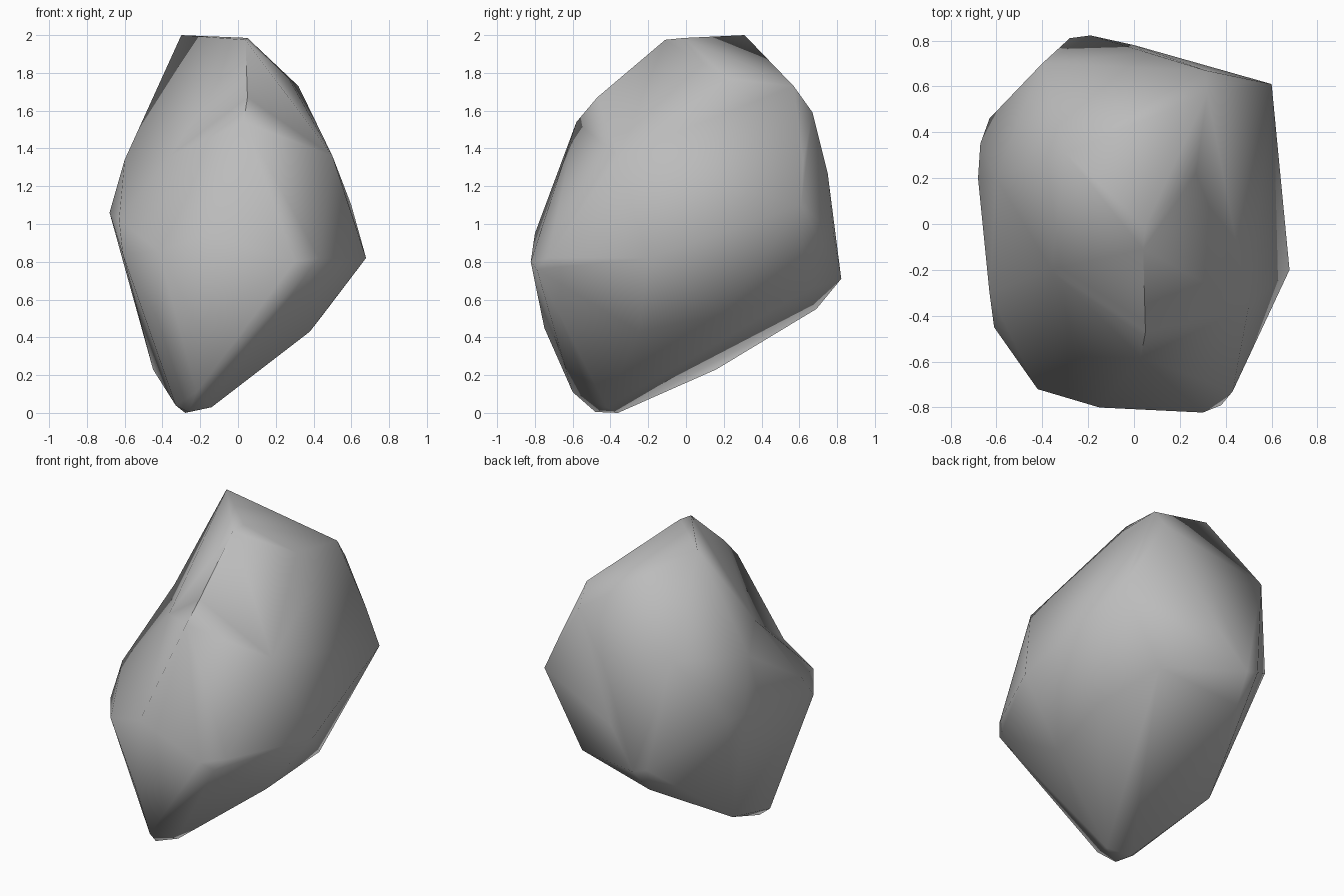
import bpy, bmesh, math
from mathutils import Vector

if "Cube" in bpy.data.objects:
    bpy.data.objects.remove(bpy.data.objects["Cube"])

# Corner points of the boulder, grouped by side
shoulder = [  # rim of the hollow on the left front
    (-0.30, 0.31, 2.0), (0.04, -0.11, 1.975), (0.05, -0.47, 1.67),
    (0.03, -0.58, 1.54), (-0.15, -0.80, 0.95), (-0.42, -0.72, 0.86),
    (-0.63, -0.30, 1.02), (-0.60, 0.20, 1.34),
]
corners = shoulder + [
    # top
    (0.05, -0.01, 1.985), (0.27, 0.22, 1.77), (0.32, 0.57, 1.73),
    (0.31, 0.67, 1.59), (0.49, 0.62, 1.33),
    # right side
    (0.60, 0.61, 1.1), (0.50, -0.36, 1.36), (0.678, -0.20, 0.82),
    (0.38, -0.25, 0.43), (0.45, 0.20, 0.52), (0.32, 0.62, 0.64),
    # front
    (0.38, -0.79, 0.76), (0.30, -0.822, 0.80), (0.43, -0.73, 0.82),
    # left side
    (-0.61, -0.45, 0.84), (-0.68, 0.20, 1.06), (-0.67, 0.35, 1.04),
    (-0.63, 0.46, 1.02),
    # back
    (-0.40, 0.70, 1.44), (0.05, 0.75, 1.27), (0.0, 0.78, 0.95),
    (-0.28, 0.81, 0.74), (-0.19, 0.822, 0.71), (-0.22, 0.69, 0.55),
    # underside
    (-0.45, 0.16, 0.23), (-0.28, -0.36, 0.0), (-0.26, -0.48, 0.005),
    (-0.14, -0.42, 0.03), (-0.33, -0.40, 0.04), (-0.22, -0.60, 0.11),
    (-0.21, -0.75, 0.45),
]

bm = bmesh.new()
for p in corners:
    bm.verts.new(p)
res = bmesh.ops.convex_hull(bm, input=bm.verts[:])
loose = {g for g in res["geom_interior"] + res["geom_unused"]
         if isinstance(g, bmesh.types.BMVert)}
bmesh.ops.delete(bm, geom=list(loose), context='VERTS')

# Hollow: open the faces inside the rim and refill them as a fan to a sunken point
rim = [Vector(p) for p in shoulder]
on_rim = {v for v in bm.verts if any((v.co - p).length < 1e-4 for p in rim)}
inside = [f for f in bm.faces if all(v in on_rim for v in f.verts)]
border = [tuple(e.verts) for e in {e for f in inside for e in f.edges}
          if sum(f in inside for f in e.link_faces) == 1]
bmesh.ops.delete(bm, geom=inside, context='FACES')
sunk = bm.verts.new((-0.36, -0.20, 1.36))
for a, b in border:
    bm.faces.new((a, b, sunk))

# Smooth shading with only the hardest edges kept sharp
bmesh.ops.recalc_face_normals(bm, faces=bm.faces[:])
for f in bm.faces:
    f.smooth = True
for e in bm.edges:
    e.smooth = e.calc_face_angle(0) < math.radians(55)

mesh = bpy.data.meshes.new("boulder")
bm.to_mesh(mesh)
bm.free()
stone = bpy.data.materials.new("grey stone")
stone.diffuse_color = (0.5, 0.5, 0.5, 1)
stone.use_nodes = True
stone.node_tree.nodes["Principled BSDF"].inputs["Base Color"].default_value = stone.diffuse_color
mesh.materials.append(stone)
bpy.context.collection.objects.link(bpy.data.objects.new("boulder", mesh))
